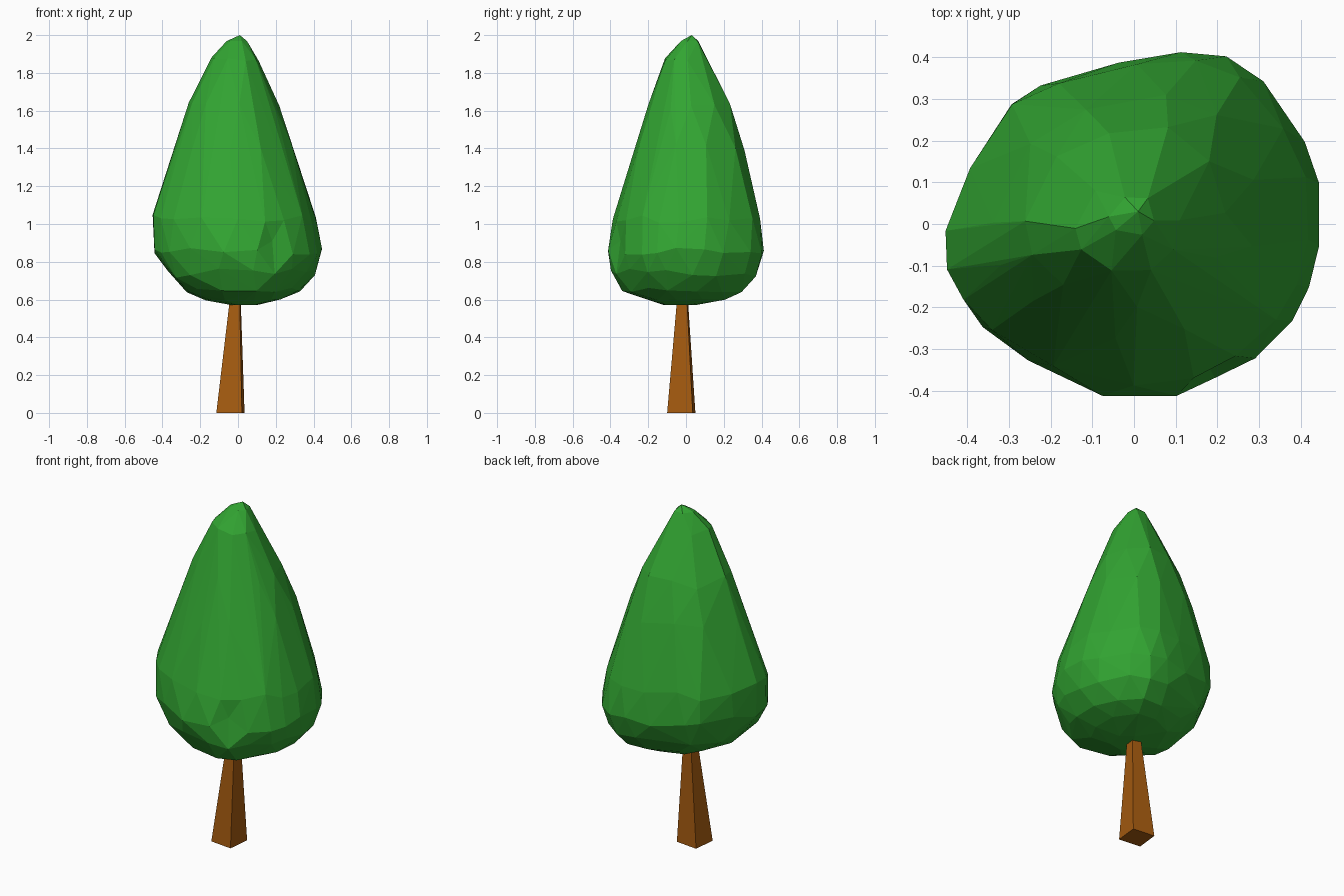
import bpy, bmesh, math, random
from mathutils import Vector

random.seed(4)
cube = bpy.data.objects.get("Cube")
if cube:
    bpy.data.objects.remove(cube, do_unlink=True)


def make_material(name, rgb):
    mat = bpy.data.materials.new(name)
    mat.use_nodes = True
    mat.diffuse_color = (*rgb, 1)
    mat.node_tree.nodes["Principled BSDF"].inputs["Base Color"].default_value = (*rgb, 1)
    return mat


def finish(bm, name, mat):
    bmesh.ops.recalc_face_normals(bm, faces=bm.faces)
    mesh = bpy.data.meshes.new(name)
    bm.to_mesh(mesh)
    bm.free()
    mesh.materials.append(mat)
    obj = bpy.data.objects.new(name, mesh)
    bpy.context.collection.objects.link(obj)
    return obj


leaf_green = make_material("leaf green", (0.032, 0.376, 0.032))
bark_brown = make_material("bark brown", (0.38, 0.105, 0.005))

# Plan outline of the crown, anticlockwise from the left
OUTLINE = [(-.45, -.02), (-.45, -.11), (-.415, -.18), (-.37, -.245), (-.26, -.325),
           (-.08, -.41), (.1, -.41), (.2, -.38), (.29, -.32), (.38, -.23), (.42, -.15),
           (.445, -.05), (.445, .1), (.41, .2), (.31, .345), (.22, .405), (.11, .415),
           (-.04, .39), (-.23, .335), (-.3, .29), (-.4, .12)]

# Crown rings: height, x min, x max, y min, y max, corner count
RINGS = [(1.97, -.06, .05, -.03, .07, 6),
         (1.87, -.14, .11, -.12, .11, 9),
         (1.62, -.26, .22, -.20, .235, 11),
         (1.40, -.335, .295, -.275, .31, 12),
         (1.03, -.45, .42, -.39, .395, 19),
         (.86, -.44, .447, -.415, .41, 21),
         (.74, -.37, .41, -.40, .375, 18),
         (.65, -.27, .33, -.34, .30, 14),
         (.60, -.17, .23, -.22, .22, 10),
         (.57, -.03, .1, -.13, .05, 5)]


def outline_at(t):
    i = int(t) % len(OUTLINE)
    a, b = Vector(OUTLINE[i]), Vector(OUTLINE[(i + 1) % len(OUTLINE)])
    return a.lerp(b, t - int(t))


# Crown: faceted skin wrapped around slightly uneven rings
bm = bmesh.new()
bm.verts.new((.01, .03, 2))
for z, x0, x1, y0, y1, count in RINGS:
    wobble = min(.025, (2 - z) * .1, (z - .57) * .15)
    for k in range(count):
        p = outline_at(k * len(OUTLINE) / count)
        bm.verts.new(((x0 + x1) / 2 + p.x / .448 * (x1 - x0) / 2,
                      (y0 + y1) / 2 + p.y / .413 * (y1 - y0) / 2,
                      z + random.uniform(-wobble, wobble)))
bmesh.ops.convex_hull(bm, input=bm.verts)
bmesh.ops.delete(bm, geom=[v for v in bm.verts if not v.link_faces], context='VERTS')

# Small dent low on the front
dent = min(bm.verts, key=lambda v: (v.co - Vector((.15, -.39, .88))).length)
dent.co += Vector((-.02, .035, .03))
finish(bm, "crown", leaf_green)

# Trunk: tapered, slightly turned square post that runs up into the crown
bm = bmesh.new()
turn = math.radians(-6)


def square(cx, cy, half, z):
    return [bm.verts.new((cx + half * math.sqrt(2) * math.cos(turn + math.pi * (.25 + k / 2)),
                          cy + half * math.sqrt(2) * math.sin(turn + math.pi * (.25 + k / 2)), z))
            for k in range(4)]


low = square(-.04, -.025, .068, 0)
high = square(-.012, -.018, .022, .66)
bm.faces.new(low)
bm.faces.new(high)
for k in range(4):
    bm.faces.new((low[k], low[(k + 1) % 4], high[(k + 1) % 4], high[k]))
finish(bm, "trunk", bark_brown)
